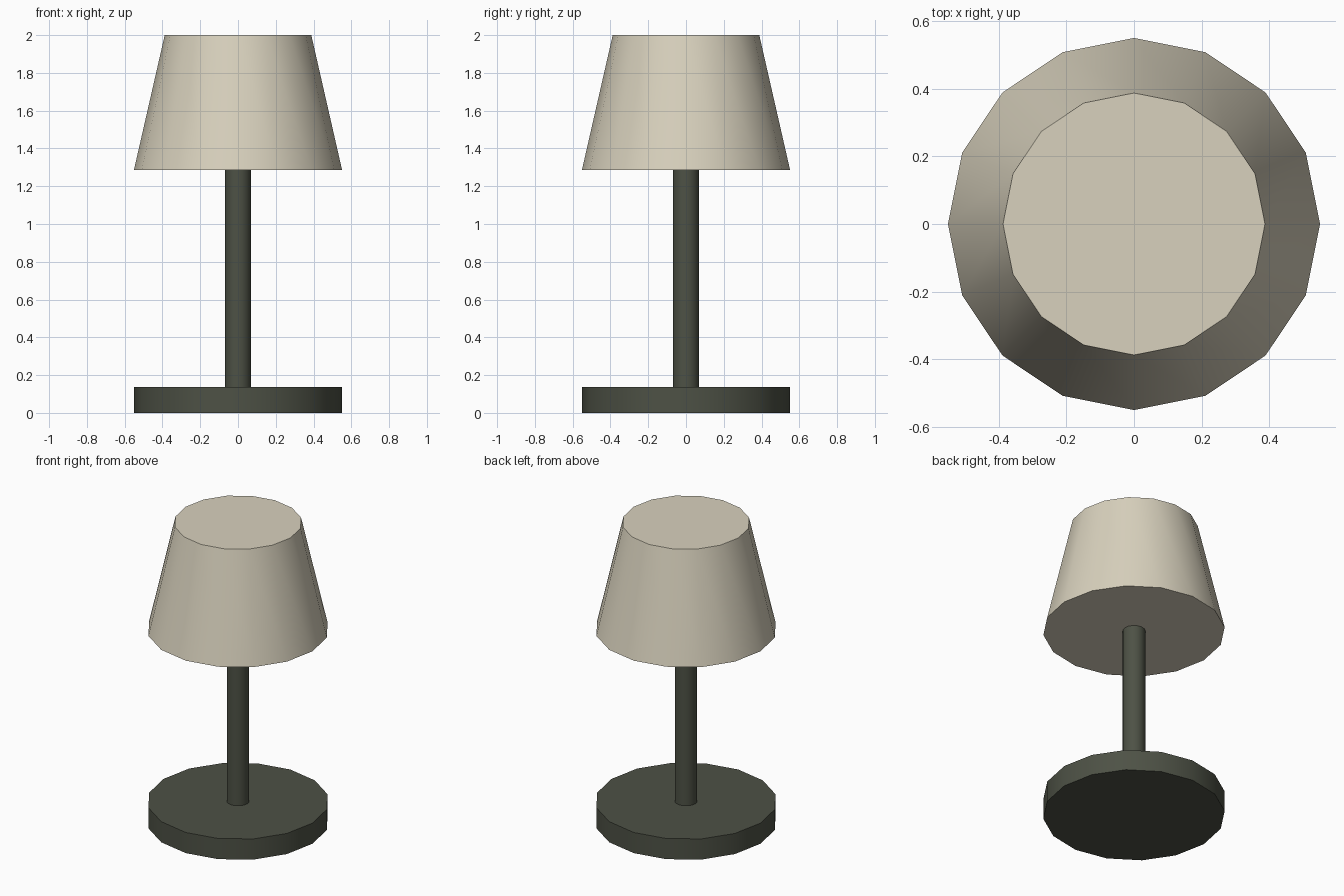
import bpy
import math

if "Cube" in bpy.data.objects:
    bpy.data.objects.remove(bpy.data.objects["Cube"])

SIDES = 16


def material(name, rgb):
    mat = bpy.data.materials.new(name)
    mat.diffuse_color = (*rgb, 1.0)
    mat.use_nodes = True
    mat.node_tree.nodes["Principled BSDF"].inputs["Base Color"].default_value = mat.diffuse_color
    return mat


def tapered(name, z0, z1, r0, r1, mat):
    """Capped upright cone or cylinder from z0 to z1."""
    bpy.ops.mesh.primitive_cone_add(vertices=SIDES, radius1=r0, radius2=r1,
                                    depth=z1 - z0, location=(0, 0, (z0 + z1) / 2))
    obj = bpy.context.object
    obj.name = name
    obj.data.materials.append(mat)
    bpy.ops.object.shade_smooth_by_angle(angle=math.radians(40))
    return obj


dark = material("dark_metal", (0.075, 0.083, 0.06))
cream = material("cream_fabric", (0.69, 0.64, 0.51))

# Round foot
tapered("base", 0.0, 0.138, 0.551, 0.551, dark)
# Slim pole, seated slightly into base and shade
tapered("pole", 0.13, 1.295, 0.069, 0.069, dark)
# Closed tapered shade
tapered("lamp_shade", 1.286, 2.0, 0.551, 0.388, cream)
